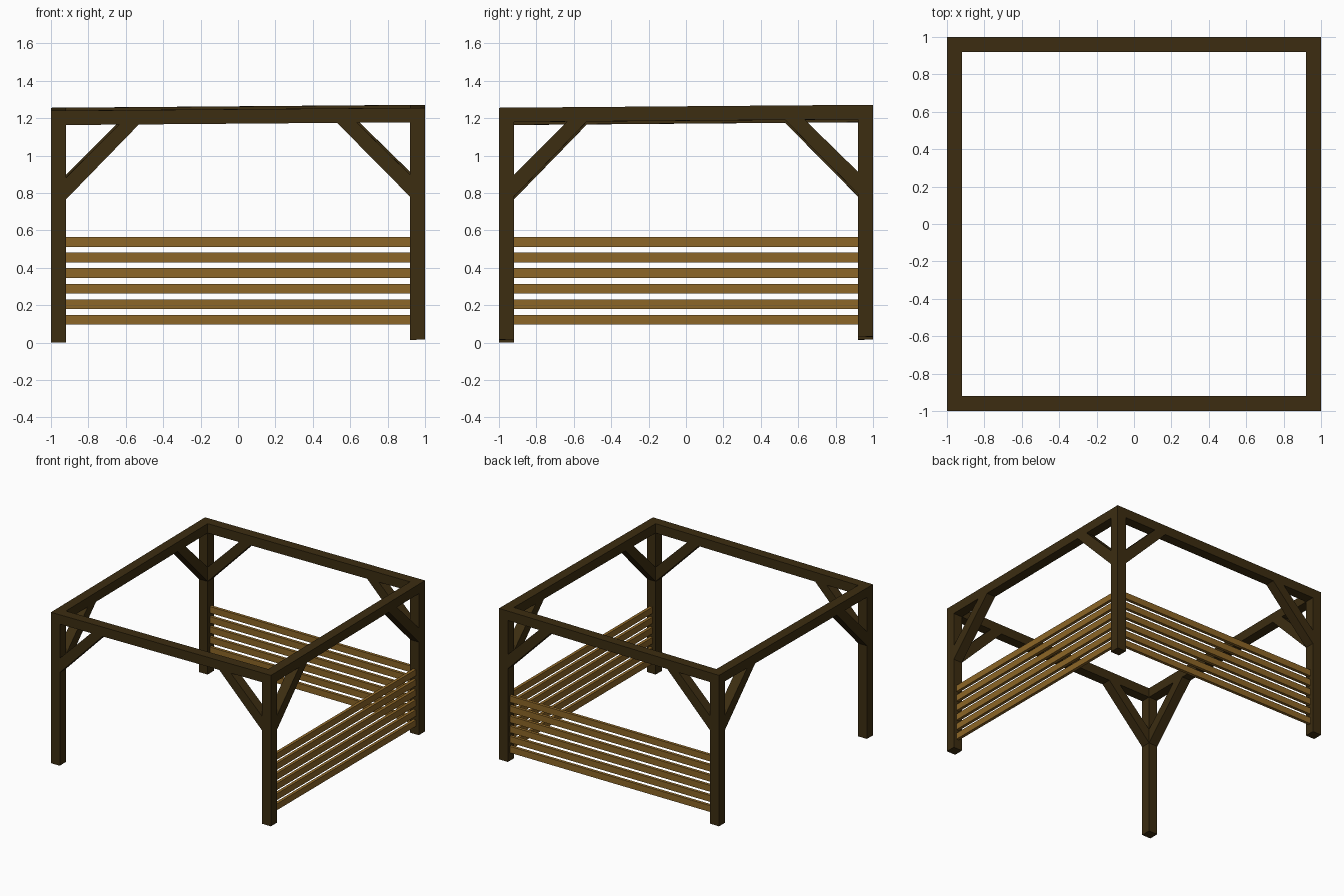
import bpy, bmesh
from math import pi
from mathutils import Matrix, Vector

cube = bpy.data.objects.get("Cube")
if cube:
    bpy.data.objects.remove(cube, do_unlink=True)


def material(name, color):
    m = bpy.data.materials.new(name)
    m.use_nodes = True
    m.diffuse_color = (*color, 1)
    m.node_tree.nodes["Principled BSDF"].inputs["Base Color"].default_value = (*color, 1)
    return m


dark_wood = material("dark_wood", (0.045, 0.026, 0.0055))
light_wood = material("light_wood", (0.265, 0.132, 0.02))

OUT, IN = 1.0, 0.92            # outer and inner face of the timbers
BEAM_LOW, BEAM_TOP = 1.163, 1.24
RISE = 0.008                   # the frame climbs gently towards +x and +y


def timber(name, outline, near, far, mat, angle=0, sloped=True):
    """Extrude a (u, z) outline from near to far, then turn it to its side."""
    bm = bmesh.new()
    face = bm.faces.new([bm.verts.new((u, -near, z)) for u, z in outline])
    moved = bmesh.ops.extrude_face_region(bm, geom=[face])["geom"]
    bmesh.ops.translate(bm, vec=Vector((0, near - far, 0)),
                        verts=[v for v in moved if isinstance(v, bmesh.types.BMVert)])
    bmesh.ops.rotate(bm, verts=bm.verts, cent=(0, 0, 0), matrix=Matrix.Rotation(angle, 3, 'Z'))
    if sloped:
        for v in bm.verts:
            v.co.z += RISE * (v.co.x + v.co.y + 2)
    bmesh.ops.recalc_face_normals(bm, faces=bm.faces)
    mesh = bpy.data.meshes.new(name)
    bm.to_mesh(mesh)
    bm.free()
    mesh.materials.append(mat)
    obj = bpy.data.objects.new(name, mesh)
    bpy.context.collection.objects.link(obj)
    return obj


def rect(u0, u1, z0, z1):
    return [(u0, z0), (u1, z0), (u1, z1), (u0, z1)]


# Frame: each side has one post, one beam and two diagonal braces
for i, side in enumerate(("front", "left", "back", "right")):
    turn = i * pi / 2
    timber(side + "_post", rect(-OUT, -IN, 0, BEAM_LOW), IN, OUT, dark_wood, turn)
    timber(side + "_beam", rect(-OUT, IN, BEAM_LOW, BEAM_TOP), IN, OUT, dark_wood, turn)
    for s, end in ((-1, "start"), (1, "end")):
        brace = [(IN, 0.765), (IN, 0.882), (0.635, BEAM_LOW), (0.53, BEAM_LOW)]
        timber(f"{side}_brace_{end}", [(s * u, z) for u, z in brace], IN, OUT, dark_wood, turn)

    # Railing slats, level, centred between the posts on two sides
    if side in ("left", "back"):
        for n in range(6):
            z = 0.097 + n * 0.083
            timber(f"{side}_slat_{n + 1}", rect(-IN, IN, z, z + 0.052),
                   0.948, 0.973, light_wood, turn, sloped=False)
